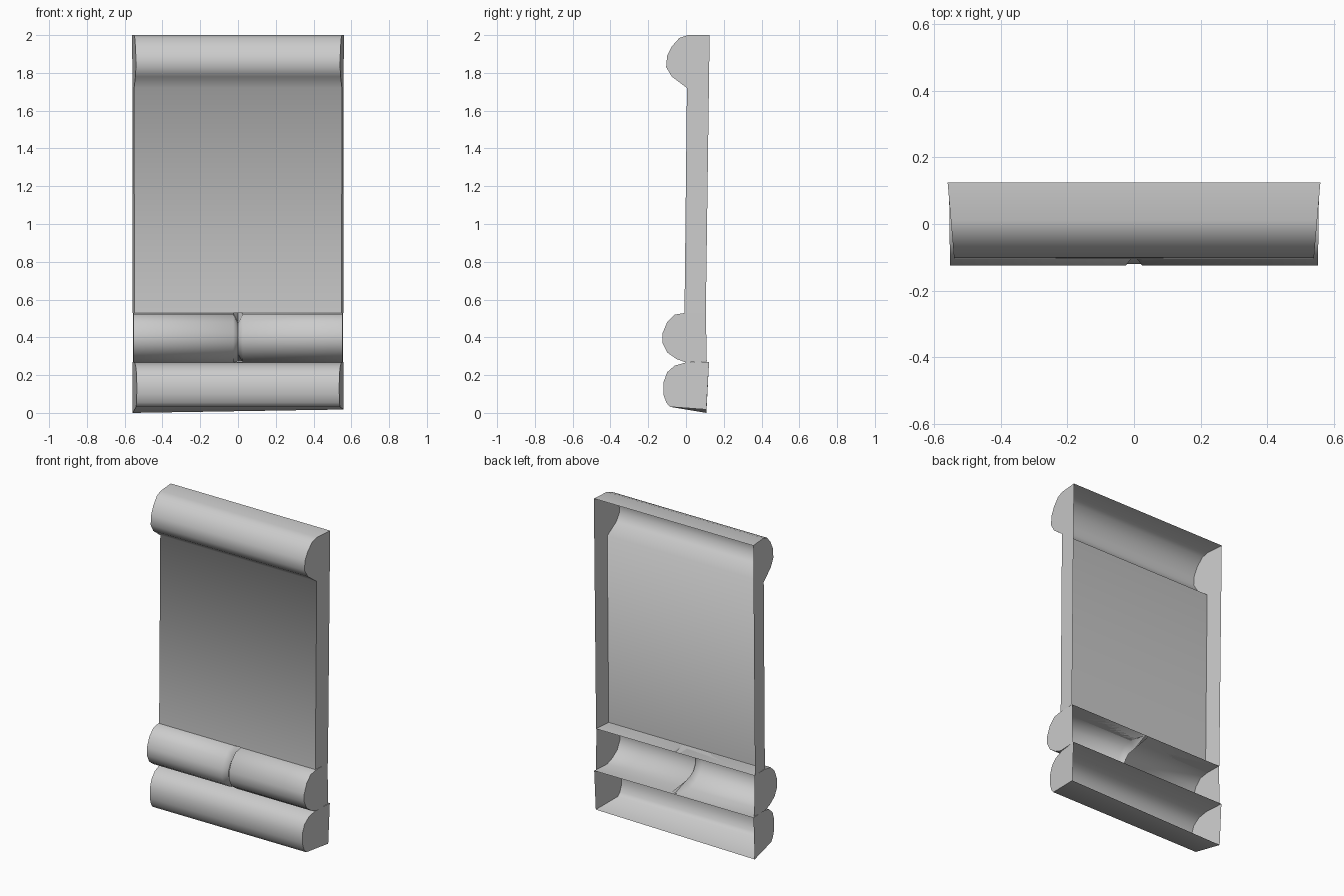
import bpy, bmesh, math

cube = bpy.data.objects.get("Cube")
if cube:
    bpy.data.objects.remove(cube, do_unlink=True)

grey = bpy.data.materials.new("light_grey")
grey.use_nodes = True
tone = (0.6, 0.6, 0.6, 1)
grey.diffuse_color = tone
grey.node_tree.nodes["Principled BSDF"].inputs["Base Color"].default_value = tone


def make_shell(name, sections, front_half, back_half):
    """Loft (x, profile) sections into an open-backed shell with end caps.
    The end sections (x = -1 and 1) flare outwards from front to back."""
    bm = bmesh.new()
    rows = []
    for x, profile in sections:
        row = []
        for y, z in profile:
            t = (y + 0.11) / 0.235
            px = x * (front_half + (back_half - front_half) * t) if abs(x) == 1 else x
            row.append(bm.verts.new((px, y, z)))
        rows.append(row)
    for a, b in zip(rows, rows[1:]):
        for i in range(len(a) - 1):
            bm.faces.new((a[i], a[i + 1], b[i + 1], b[i]))
    bm.faces.new(list(reversed(rows[0])))
    bm.faces.new(rows[-1])
    mesh = bpy.data.meshes.new(name)
    bm.to_mesh(mesh)
    bm.free()
    mesh.materials.append(grey)
    obj = bpy.data.objects.new(name, mesh)
    bpy.context.collection.objects.link(obj)
    bpy.ops.object.select_all(action='DESELECT')
    obj.select_set(True)
    bpy.context.view_layer.objects.active = obj
    bpy.ops.object.shade_smooth_by_angle(angle=math.radians(62))


# Top roll running down into the flat panel
top = [(0.125, 2.0), (0.01, 2.0), (-0.035, 1.985), (-0.075, 1.94), (-0.1, 1.89),
       (-0.105, 1.83), (-0.075, 1.78), (0.005, 1.72), (-0.008, 0.53), (0.105, 0.53)]
# The last point only shapes the end cap, so drop its strip by lofting to the panel foot
make_shell("top_roll_and_panel", [(-1, top), (1, top)], 0.54, 0.56)

# Middle roll, pinched at the centre
mid = [(0.105, 0.53), (0.0, 0.53), (-0.06, 0.52), (-0.1, 0.48), (-0.125, 0.42),
       (-0.125, 0.37), (-0.1, 0.32), (-0.05, 0.285), (0.0, 0.267), (0.11, 0.272)]
pinch = [(y if y > 0.05 else y * 0.75,
          z if y > 0.05 else 0.39 + (z - 0.39) * 0.65) for y, z in mid]
make_shell("middle_roll", [(-1, mid), (-0.025, mid), (0, pinch), (0.025, mid), (1, mid)],
           0.553, 0.556)

# Bottom roll
low = [(0.122, 0.27), (0.0, 0.267), (-0.06, 0.25), (-0.1, 0.215), (-0.12, 0.16),
       (-0.12, 0.1), (-0.105, 0.055), (-0.085, 0.032)]
left_low = low + [(0.108, 0.018)]
right_low = low + [(0.108, 0.0)]
make_shell("bottom_roll", [(-1, right_low), (1, left_low)], 0.537, 0.56)
